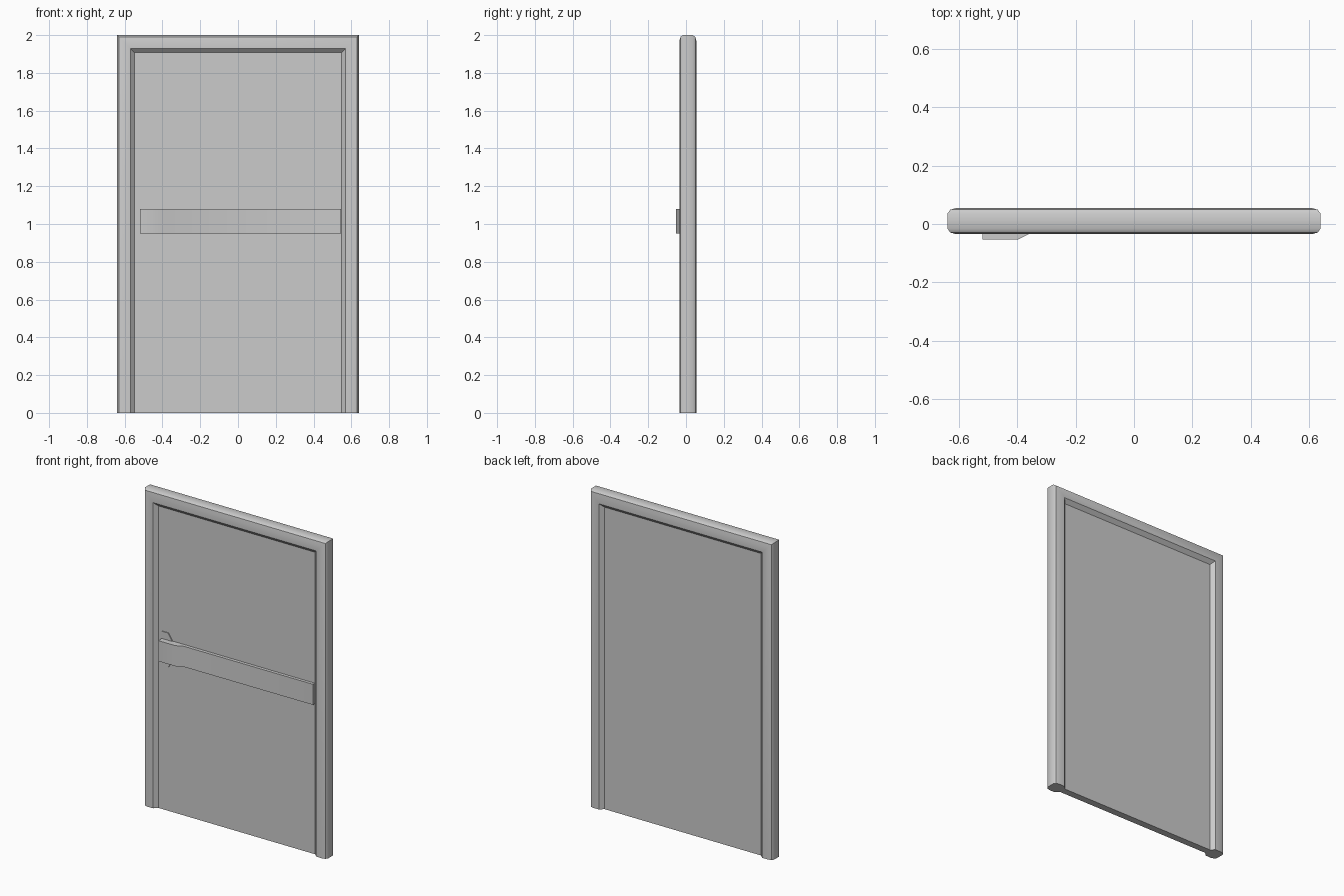
import bpy, bmesh, math

if "Cube" in bpy.data.objects:
    bpy.data.objects.remove(bpy.data.objects["Cube"])


def finish(name, bm, smooth=True):
    bmesh.ops.recalc_face_normals(bm, faces=bm.faces)
    mesh = bpy.data.meshes.new(name)
    bm.to_mesh(mesh)
    bm.free()
    ob = bpy.data.objects.new(name, mesh)
    bpy.context.collection.objects.link(ob)
    if smooth:
        bpy.ops.object.select_all(action='DESELECT')
        ob.select_set(True)
        bpy.context.view_layer.objects.active = ob
        bpy.ops.object.shade_smooth_by_angle(angle=math.radians(35))
    return ob


def prism(name, outline, offset, smooth=True):
    """Extrude a closed 3D outline along an offset vector."""
    bm = bmesh.new()
    face = bm.faces.new([bm.verts.new(p) for p in outline])
    ext = bmesh.ops.extrude_face_region(bm, geom=[face])
    verts = [g for g in ext['geom'] if isinstance(g, bmesh.types.BMVert)]
    bmesh.ops.translate(bm, verts=verts, vec=offset)
    return finish(name, bm, smooth)


# Door frame: rounded profile (inset, half depth) swept with mitred corners
CY = 0.01
half = [(0, 0.026), (0.009, 0.039), (0.03, 0.045), (0.07, 0.044), (0.093, 0.022)]
profile = [(d, CY - h) for d, h in half] + [(d, CY + h) for d, h in reversed(half)]
bm = bmesh.new()
rings = []
for sx, top in ((-1, 0), (-1, 1), (1, 1), (1, 0)):
    rings.append([bm.verts.new((sx * (0.64 - d), y, (2 - d) * top)) for d, y in profile])
n = len(profile)
for a, b in zip(rings, rings[1:]):
    for i in range(n):
        j = (i + 1) % n
        bm.faces.new((a[i], a[j], b[j], b[i]))
bm.faces.new(rings[0])
bm.faces.new(rings[-1])
finish("door_frame", bm)

# Door panel
prism("door_panel", [(-0.55, -0.012, 0), (0.55, -0.012, 0), (0.55, 0.032, 0), (-0.55, 0.032, 0)],
      (0, 0, 1.91), False)

# Push bar: thick housing at the left, tapering into the long flat bar
bar = [(-0.52, -0.012), (-0.52, -0.054), (-0.40, -0.054), (-0.357, -0.033),
       (0.546, -0.031), (0.546, -0.012)]
prism("push_bar", [(x, y, 0.95) for x, y in bar], (0, 0, 0.13))

# Thin mounting plate behind the housing
plate = [(-0.52, 0.91), (-0.475, 0.91), (-0.445, 0.955), (-0.445, 1.075), (-0.475, 1.125), (-0.52, 1.125)]
prism("latch_plate", [(x, -0.018, z) for x, z in plate], (0, 0.008, 0), False)
